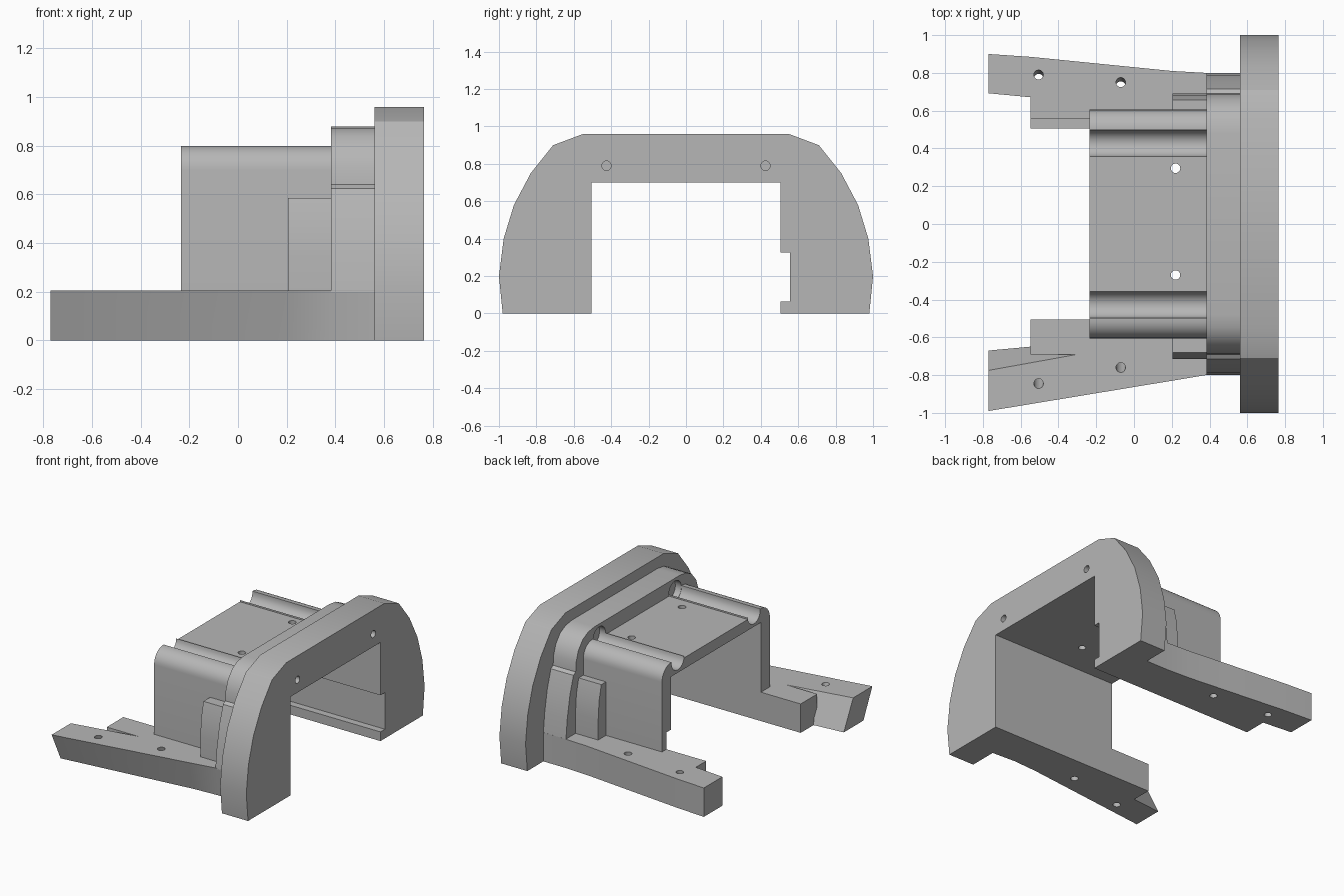
import bpy, bmesh, math
from mathutils import Vector

if "Cube" in bpy.data.objects:
    bpy.data.objects.remove(bpy.data.objects["Cube"])

grey = bpy.data.materials.new("plain_grey")
grey.use_nodes = True
grey.diffuse_color = (0.47, 0.47, 0.47, 1)
grey.node_tree.nodes["Principled BSDF"].inputs["Base Color"].default_value = (0.47, 0.47, 0.47, 1)


def loft(name, first, second):
    """Solid between two matching loops of 3D points."""
    bm = bmesh.new()
    a = [bm.verts.new(p) for p in first]
    b = [bm.verts.new(p) for p in second]
    bm.faces.new(a)
    bm.faces.new(b)
    for i in range(len(a)):
        j = (i + 1) % len(a)
        bm.faces.new((a[i], a[j], b[j], b[i]))
    bmesh.ops.recalc_face_normals(bm, faces=bm.faces)
    mesh = bpy.data.meshes.new(name)
    bm.to_mesh(mesh)
    bm.free()
    mesh.materials.append(grey)
    ob = bpy.data.objects.new(name, mesh)
    bpy.context.collection.objects.link(ob)
    return ob


def extrude_x(name, profile, x0, x1):
    return loft(name, [(x0, y, z) for y, z in profile], [(x1, y, z) for y, z in profile])


def box(name, x0, x1, y0, y1, z0, z1):
    return extrude_x(name, [(y0, z0), (y1, z0), (y1, z1), (y0, z1)], x0, x1)


def rod(start, end, r):
    start, end = Vector(start), Vector(end)
    bpy.ops.mesh.primitive_cylinder_add(vertices=24, radius=r, depth=(end - start).length,
                                        location=(start + end) / 2)
    ob = bpy.context.object
    ob.name = "hole_cutter"
    ob.rotation_euler = (end - start).to_track_quat('Z', 'Y').to_euler()
    return ob


def combine(target, tool, operation):
    """Apply one boolean and discard the tool."""
    tool.hide_render = True
    mod = target.modifiers.new("bool", 'BOOLEAN')
    mod.operation, mod.object, mod.solver = operation, tool, 'EXACT'
    bpy.context.view_layer.objects.active = target
    bpy.ops.object.modifier_apply(modifier=mod.name)
    bpy.data.objects.remove(tool)


def mirrored(half):
    return half + [(-y, z) for y, z in reversed(half)]


def arch(half, base):
    """Arch from its outer half outline, with the tunnel and side slot removed."""
    slot = [(0.505, 0.325), (0.555, 0.325)]
    slot += [(0.555, 0.065), (0.505, 0.065), (0.505, base)] if base < 0.065 else [(0.555, base)]
    return mirrored(half) + [(-0.505, base), (-0.505, 0.7), (0.505, 0.7)] + slot


# End flange with two screw holes
flange = extrude_x("end_flange", arch(
    [(0.98, 0), (1, 0.2), (0.975, 0.4), (0.92, 0.58), (0.83, 0.75), (0.71, 0.9), (0.55, 0.96)], 0),
    0.56, 0.765)
for s in (1, -1):
    combine(flange, rod((0.5, s * 0.425, 0.79), (0.8, s * 0.425, 0.79), 0.025), 'DIFFERENCE')

# Stepped collar behind the flange
collar = extrude_x("collar", arch(
    [(0.8, 0.2), (0.785, 0.34), (0.755, 0.5), (0.715, 0.625), (0.69, 0.64), (0.685, 0.71),
     (0.66, 0.78), (0.61, 0.84), (0.55, 0.87), (0.48, 0.88)], 0.2), 0.383, 0.56)
for s in (1, -1):
    combine(collar, rod((0.3, s * 0.425, 0.79), (0.43, s * 0.425, 0.79), 0.07), 'DIFFERENCE')

# Tunnel body with rounded shoulders and two screw channels
R = 0.1
shoulder = [(0.505 + R * math.cos(t * math.pi / 16), 0.7 + R * math.sin(t * math.pi / 16))
            for t in range(9)]
channel = [(0.427 + 0.07 * math.cos(t), 0.79 + 0.07 * math.sin(t))
           for t in [-math.pi * k / 12 for k in range(13)]]
body = extrude_x("tunnel_body", arch(
    [(0.605, 0.2)] + shoulder + [(0.497, 0.8)] + channel + [(0.357, 0.778)], 0.2), -0.235, 0.383)
for y in (0.295, -0.27):
    combine(body, rod((0.22, y, 0.6), (0.22, y, 0.9), 0.025), 'DIFFERENCE')

# Side ribs between the body and the collar
for name, s, y in (("left_rib", 1, 0.692), ("right_rib", -1, 0.715)):
    extrude_x(name, [(s * 0.6, 0.2), (s * y, 0.2), (s * y, 0.35), (s * (y - 0.01), 0.48),
                     (s * (y - 0.035), 0.585), (s * 0.6, 0.585)], 0.205, 0.383)


def arm(name, top, bottom, rail, holes):
    """Splayed foot arm joined to the straight rail below the tunnel wall."""
    ob = loft(name, [(x, y, 0) for x, y in bottom], [(x, y, 0.205) for x, y in top])
    combine(ob, box("rail", -0.547, 0.56, *rail, 0, 0.205), 'UNION')
    for x, y, lean in holes:
        combine(ob, rod((x, y - lean, -0.1), (x, y + lean, 0.51), 0.025), 'DIFFERENCE')
    return ob


# Upright arm, with the slot running along its inner side
left_plan = [(0.56, 0.6), (0.56, 0.8), (0.38, 0.8), (0.2, 0.81), (-0.1, 0.84),
             (-0.55, 0.885), (-0.77, 0.9), (-0.77, 0.692), (0.15, 0.605)]
left_arm = arm("left_arm", left_plan, left_plan, (0.505, 0.68),
               [(-0.505, 0.79, 0.03), (-0.07, 0.75, 0.03)])
combine(left_arm, box("slot_cutter", -0.9, 0.9, 0.4, 0.555, 0.065, 0.4), 'DIFFERENCE')

# Leaning arm, its underside shifted inwards towards the tip
right_top = [(0.56, -0.6), (0.56, -0.8), (0.38, -0.8), (0.2, -0.83), (-0.77, -0.99),
             (-0.77, -0.775), (0.2, -0.6)]
right_bottom = [(0.56, -0.6), (0.56, -0.78), (0.38, -0.77), (0.2, -0.78), (-0.77, -0.89),
                (-0.77, -0.67), (0.2, -0.58)]
arm("right_arm", right_top, right_bottom, (-0.69, -0.505),
    [(-0.505, -0.845, -0.1), (-0.07, -0.76, -0.1)])

# Smooth curved surfaces, crisp corners
for ob in bpy.context.scene.objects:
    if ob.type == 'MESH':
        bpy.ops.object.select_all(action='DESELECT')
        ob.select_set(True)
        bpy.context.view_layer.objects.active = ob
        bpy.ops.object.shade_smooth_by_angle(angle=math.radians(28))
